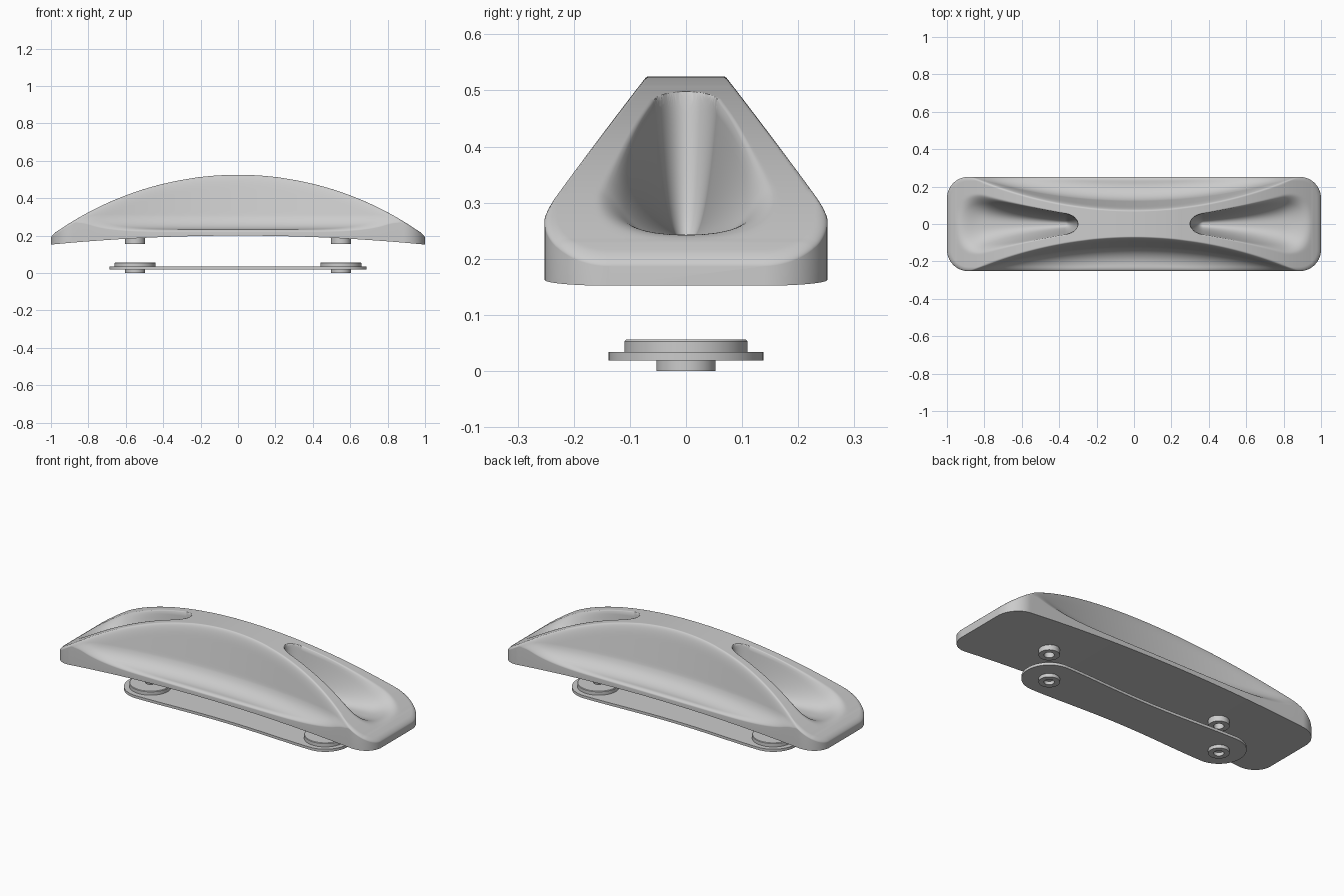
import bpy, bmesh
from math import sin, cos, atan, pi, sqrt, hypot

if "Cube" in bpy.data.objects:
    bpy.data.objects.remove(bpy.data.objects["Cube"])


def finish(name, bm, angle=0.7):
    bmesh.ops.recalc_face_normals(bm, faces=bm.faces)
    me = bpy.data.meshes.new(name)
    bm.to_mesh(me)
    bm.free()
    ob = bpy.data.objects.new(name, me)
    bpy.context.collection.objects.link(ob)
    bpy.ops.object.select_all(action='DESELECT')
    ob.select_set(True)
    bpy.context.view_layer.objects.active = ob
    bpy.ops.object.shade_smooth_by_angle(angle=angle)
    return ob


def smax(a, b, k):
    h = max(k - abs(a - b), 0.0)
    return max(a, b) + h * h / (4 * k)


def smin(a, b, k):
    return -smax(-a, -b, k)


# Grip outline and surface curves
HALF_W, CORNER, FLOOR = 0.252, 0.115, 0.233


def half_width(x):
    d = max(abs(x) - (1 - CORNER), 0)
    return HALF_W - CORNER + sqrt(max(CORNER ** 2 - d * d, 0))


def arch(x):
    return 0.525 - 1.7 + sqrt(1.7 ** 2 - x * x)


def ridge(x):
    return 0.080 + 2.2 - sqrt(2.2 ** 2 - x * x)


def scoop_width(x):
    return 0.048 + 0.19 * smax(abs(x) - 0.33, 0, 0.08)


def underside(x):
    return 0.2 - 0.048 * x * x


def flank(top, s, slope=5.0, r=0.1):
    """Steep wall running into a round hollow and a flat lip; s = distance past ridge."""
    if s <= 0:
        return top - slope * s
    height = max(top - FLOOR, 0)
    reach = r * sin(atan(slope))
    start = r * (1 - cos(atan(slope)))
    if height > start:
        s1 = (height - start) / slope
        if s < s1:
            return top - slope * s
        t = s - s1
    else:
        t = s + reach - sqrt(max(r * r - (r - height) ** 2, 0))
    return FLOOR + r - sqrt(r * r - max(reach - t, 0) ** 2)


def top_height(x, y):
    x, y = abs(x), abs(y)
    top = arch(x)
    # hollowed flank
    z = top
    if x < 0.9:
        z = smin(top, flank(top, y - ridge(x)), 0.065)
    # teardrop end scoop
    depth = max(top - FLOOR, 0)
    if x > 0.25 and depth > 0.001:
        along = max((0.37 - x) / 0.07, (x - 0.80) / 0.16, 0)
        u = hypot(along, y / scoop_width(x))
        soft = 0.015 + 0.03 * min(max((x - 0.45) / 0.3, 0), 1)
        cut = smax(0, depth * (1 - u ** 2.8), min(soft, depth * 0.5))
        z = smin(z, top - cut, 0.003)
    # rounded rim
    qx, qy = x - (1 - CORNER), y - (HALF_W - CORNER)
    d = CORNER - hypot(max(qx, 0), max(qy, 0)) - min(max(qx, qy), 0)
    r = 0.022
    if d < r:
        d = max(d, 0)
        z -= 0.6 * (r - sqrt(max(r * r - (r - d) ** 2, 0)))
    return max(z, underside(x) + 0.008)


# Stations along and across the grip
half = [i * 0.29 / 24 for i in range(24)]
half += [0.29 + i * 0.09 / 32 for i in range(32)]
half += [0.38 + i * 0.5 / 56 for i in range(56)]
half += [0.88 + 0.12 * sin(pi / 2 * i / 28) for i in range(29)]
stations = [-x for x in reversed(half[1:])] + half


def row(x):
    hw = half_width(x)
    w = min(scoop_width(x), hw * 0.62)
    e = max(min(ridge(x) - 0.006, hw - 0.03), w + 0.01)
    f = e + 0.3 * (hw - e)
    ys = [w * i / 26 for i in range(26)]
    ys += [w + (e - w) * i / 14 for i in range(14)]
    ys += [e + (f - e) * i / 18 for i in range(18)]
    ys += [f + (hw - f) * sin(pi / 2 * i / 22) for i in range(23)]
    return [-y for y in reversed(ys[1:])] + ys


# Grip body
bm = bmesh.new()
tops, lows = [], []
for x in stations:
    ys = row(x)
    tops.append([bm.verts.new((x, y, top_height(x, y))) for y in ys])
    lows.append([bm.verts.new((x, y, underside(x))) for y in (ys[0], ys[-1])])
for a, b, la, lb in zip(tops, tops[1:], lows, lows[1:]):
    for i in range(len(a) - 1):
        bm.faces.new((a[i], b[i], b[i + 1], a[i + 1]))
    bm.faces.new((la[0], la[1], lb[1], lb[0]))
    bm.faces.new((a[0], la[0], lb[0], b[0]))
    bm.faces.new((a[-1], b[-1], lb[1], la[1]))
for t, l in ((tops[0], lows[0]), (tops[-1], lows[-1])):
    bm.faces.new(t + [l[1], l[0]])
finish("grip_body", bm, 0.95)


# Turned parts: closed ring profiles of (radius, z)
def lathe(name, profile, cx, n=64):
    bm = bmesh.new()
    rings = [[bm.verts.new((cx + r * cos(2 * pi * i / n), r * sin(2 * pi * i / n), z))
              for i in range(n)] for r, z in profile]
    for a, b in zip(rings, rings[1:] + rings[:1]):
        for i in range(n):
            j = (i + 1) % n
            bm.faces.new((a[i], a[j], b[j], b[i]))
    finish(name, bm, 0.6)


for side, cx in (("left", -0.55), ("right", 0.55)):
    lathe(side + "_grip_boss", [(0.026, 0.188), (0.026, 0.155), (0.053, 0.155),
                                (0.053, 0.188)], cx)
    lathe(side + "_plate_boss", [(0.026, 0.03), (0.026, 0.0), (0.053, 0.0),
                                 (0.053, 0.03)], cx)
    lathe(side + "_washer", [(0.026, 0.03), (0.11, 0.03), (0.11, 0.053), (0.107, 0.056),
                             (0.026, 0.056)], cx)

# Backing plate with round ends and a slight waist
bm = bmesh.new()
R, CX, SEG = 0.138, 0.55, 32
outline = [(CX + R * cos(a), R * sin(a))
           for a in (-pi / 2 + pi * i / SEG for i in range(SEG + 1))]
outline += [(x, R - 0.018 * (1 - (x / CX) ** 2) ** 2)
            for x in (CX - 2 * CX * i / 32 for i in range(1, 32))]
outline += [(-x, -y) for x, y in outline]
face = bm.faces.new([bm.verts.new((x, y, 0.019)) for x, y in outline])
ext = bmesh.ops.extrude_face_region(bm, geom=[face])
bmesh.ops.translate(bm, vec=(0, 0, 0.015),
                    verts=[v for v in ext["geom"] if isinstance(v, bmesh.types.BMVert)])
bm.faces.ensure_lookup_table()
if not face.is_valid or len([f for f in bm.faces if len(f.verts) > 4]) < 2:
    bm.faces.new([v for v in bm.verts if v.co.z < 0.02])
finish("backing_plate", bm, 0.5)
